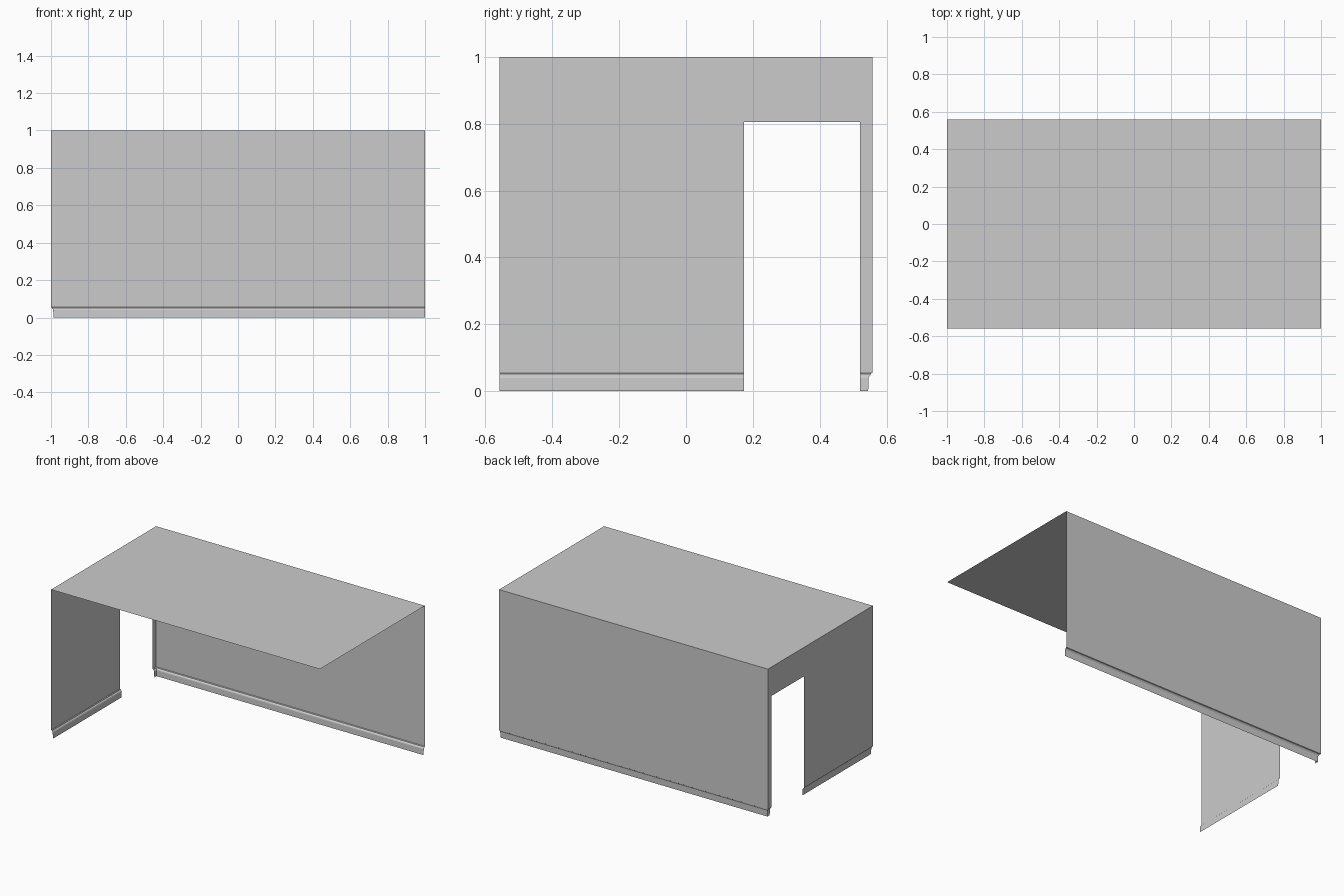
import bpy

if "Cube" in bpy.data.objects:
    bpy.data.objects.remove(bpy.data.objects["Cube"])

HX, HY, H = 1.0, 0.558, 1.0          # half length, half depth, height
DOOR_Y0, DOOR_Y1, DOOR_H = 0.174, 0.52, 0.805

# Skirting profile: (distance into the room, height)
SKIRTING = [(0, 0.055), (0.005, 0.052), (0.006, 0.048), (0.010, 0.044),
            (0.012, 0.039), (0.013, 0)]


def add_mesh(name, verts, faces):
    mesh = bpy.data.meshes.new(name)
    mesh.from_pydata(verts, [], faces)
    obj = bpy.data.objects.new(name, mesh)
    bpy.context.collection.objects.link(obj)
    return obj


def sweep_wall(name, path, profile):
    """Sweep the profile along (x, y, inward x, inward y) stations."""
    verts = [(x + nx * d, y + ny * d, z)
             for x, y, nx, ny in path for d, z in profile]
    n = len(profile)
    faces = [(i * n + j, i * n + j + 1, (i + 1) * n + j + 1, (i + 1) * n + j)
             for i in range(len(path) - 1) for j in range(n - 1)]
    return add_mesh(name, verts, faces)


# Stations running along the left wall, round the mitred corner, along the back
left_run = [(-HX, -HY, 1, 0), (-HX, DOOR_Y0, 1, 0)]
back_run = [(-HX, DOOR_Y1, 1, 0), (-HX, HY, 1, -1), (HX, HY, 0, -1)]
lintel_run = [(-HX, DOOR_Y0, 1, 0), (-HX, DOOR_Y1, 1, 0)]

# Walls with moulded skirting, and the strip over the doorway
wall_profile = [(0, H)] + SKIRTING
sweep_wall("left_wall", left_run, wall_profile)
sweep_wall("back_wall", back_run, wall_profile)
sweep_wall("door_lintel", lintel_run, [(0, H), (0, DOOR_H)])

# Ceiling sheet
add_mesh("ceiling", [(-HX, -HY, H), (HX, -HY, H), (HX, HY, H), (-HX, HY, H)],
         [(0, 1, 2, 3)])
